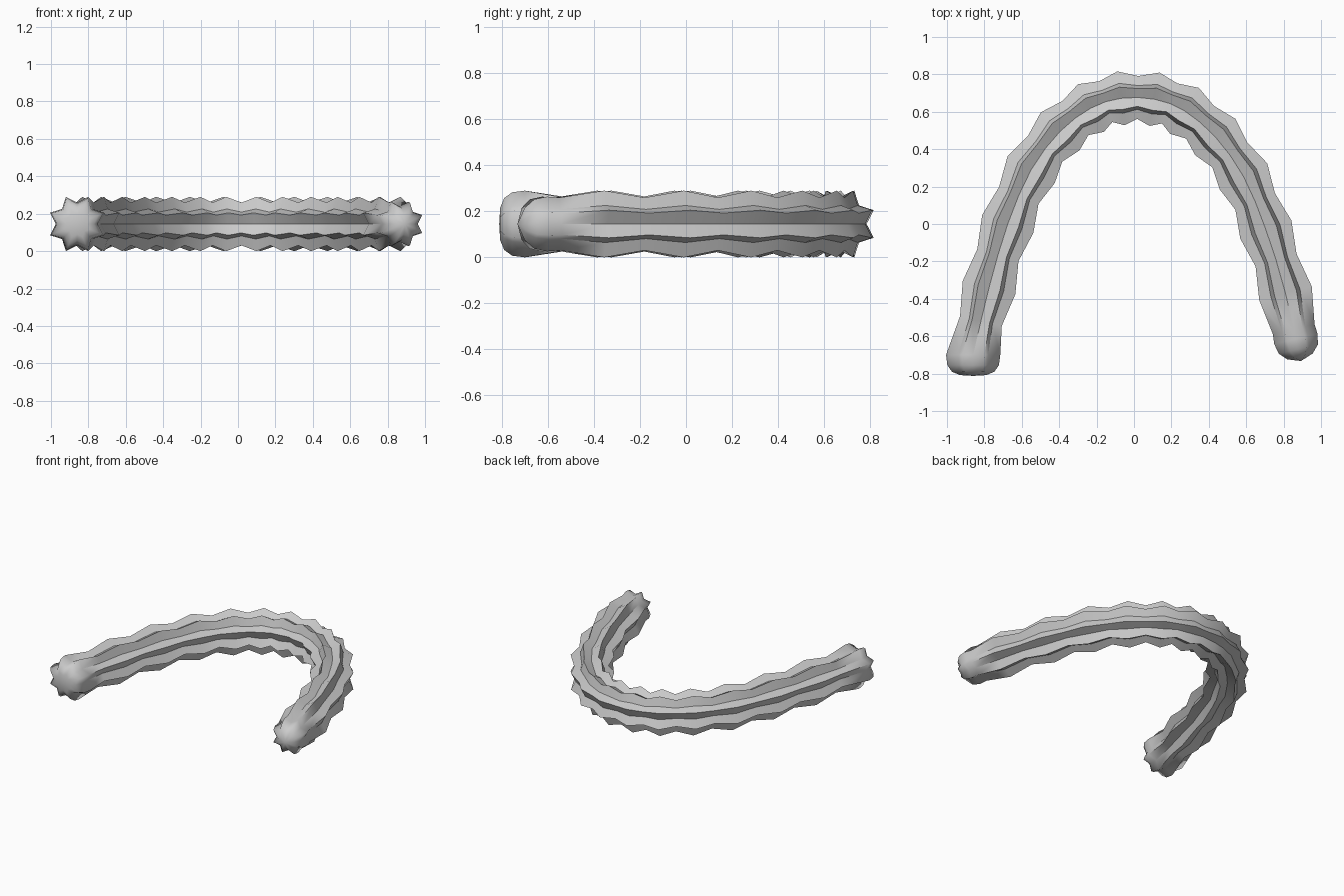
import bpy, bmesh, math
from mathutils import Vector

if "Cube" in bpy.data.objects:
    bpy.data.objects.remove(bpy.data.objects["Cube"])

POINTS = 8                # ridges of the star section
R_OUT, R_IN, RIPPLE = 0.157, 0.114, 0.79
Z = 0.145

# Centre line through the wide rings of the pastry
path = [(-.86, -.70), (-.775, -.34), (-.675, 0), (-.55, .29), (-.395, .495),
        (-.23, .62), (-.07, .672), (.11, .667), (.27, .605), (.435, .465),
        (.585, .255), (.705, -.03), (.81, -.37), (.895, -.76)]
path = [Vector((x, y, Z)) for x, y in path]

# Narrow rings halfway between the wide ones (smooth interpolation)
centres = []
n = len(path)
for i in range(n - 1):
    a, b = path[i], path[i + 1]
    p = path[i - 1] if i else a * 2 - b
    q = path[i + 2] if i + 2 < n else b * 2 - a
    centres += [(a, 1.0), ((a + b) * 9 / 16 - (p + q) / 16, RIPPLE)]

bm = bmesh.new()


def add_ring(c, axis, scale):
    side = axis.cross(Vector((0, 0, 1))).normalized()
    ring = []
    for k in range(POINTS * 2):
        ang = math.pi * k / POINTS
        r = scale * (R_OUT if k % 2 else R_IN)
        ring.append(bm.verts.new(c + side * r * math.cos(ang)
                                 + Vector((0, 0, r * math.sin(ang)))))
    return ring


def bridge(a, b, sharp):
    m = len(a)
    for k in range(m):
        f = bm.faces.new((a[k], a[(k + 1) % m], b[(k + 1) % m], b[k]))
        f.smooth = True
    if sharp:
        for k in range(m):
            bm.edges.get((a[k], b[k])).smooth = False


def add_cap(ring, c, axis, profile, tip):
    for dist, scale in profile:
        nxt = add_ring(c + axis * dist, axis if tip_dir > 0 else -axis, scale)
        bridge(ring, nxt, False)
        ring = nxt
    v = bm.verts.new(c + axis * tip)
    for k in range(len(ring)):
        bm.faces.new((ring[k], ring[(k + 1) % len(ring)], v)).smooth = True


# Rippled star tube
rings, axes = [], []
for i, (c, s) in enumerate(centres):
    a = centres[max(i - 1, 0)][0]
    b = centres[min(i + 1, len(centres) - 1)][0]
    axis = (b - a).normalized()
    if i == 0:
        axis = Vector((0, 1, 0))
    axes.append(axis)
    rings.append(add_ring(c, axis, s))
for a, b in zip(rings, rings[1:]):
    bridge(a, b, True)

# Rounded ends
tip_dir = -1
add_cap(rings[0], centres[0][0], -axes[0],
        [(.055, .95), (.09, .78), (.108, .48)], .112)
tip_dir = 1
add_cap(rings[-1], centres[-1][0], axes[-1],
        [(.055, .82), (.11, .74), (.15, .48)], .175)

bmesh.ops.recalc_face_normals(bm, faces=bm.faces)
mesh = bpy.data.meshes.new("fried_pastry")
bm.to_mesh(mesh)
bm.free()
obj = bpy.data.objects.new("fried_pastry", mesh)
bpy.context.collection.objects.link(obj)
